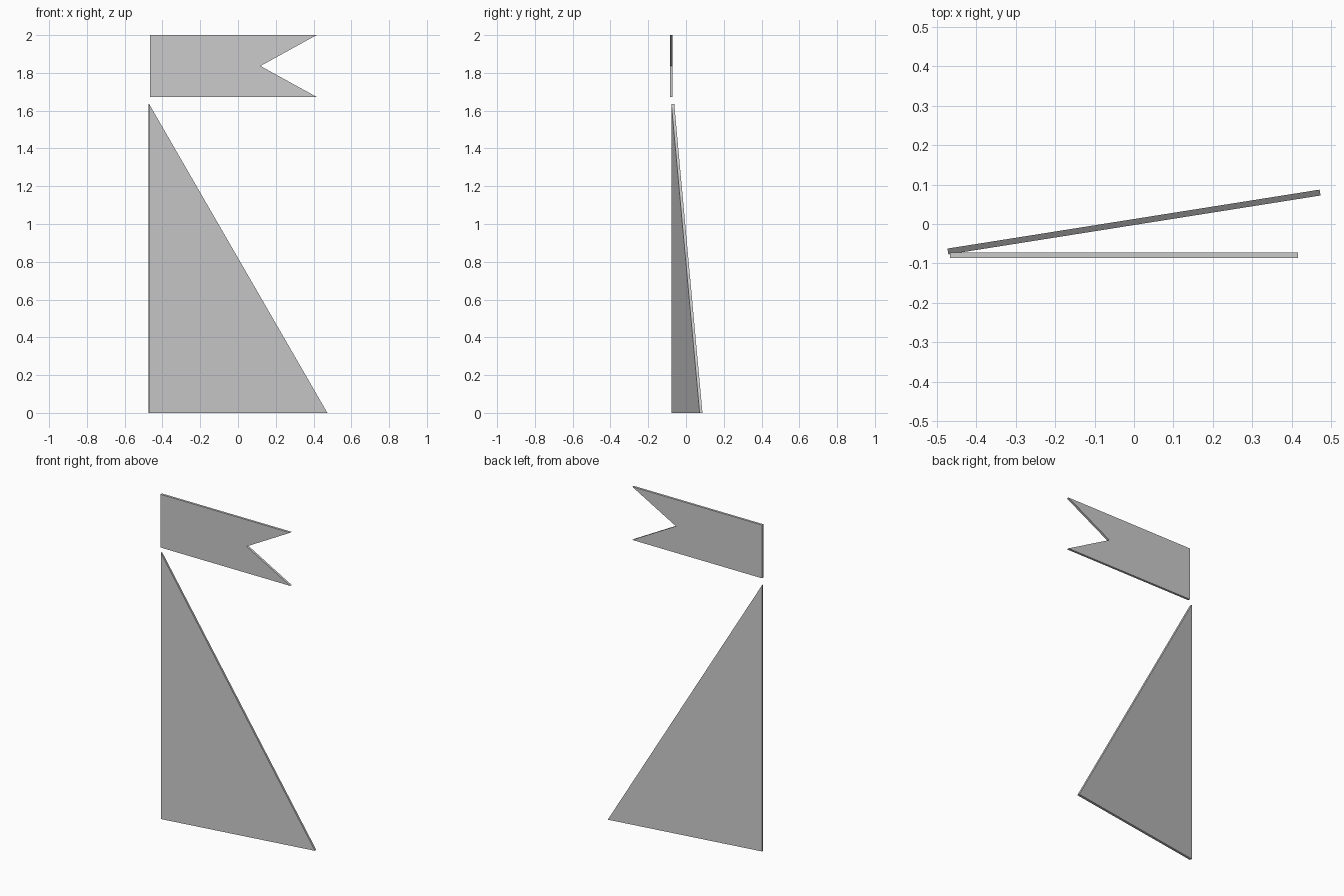
import bpy, bmesh
from math import radians
from mathutils import Matrix

if "Cube" in bpy.data.objects:
    bpy.data.objects.remove(bpy.data.objects["Cube"])


def sheet(name, outline, thickness, loc, turn=0):
    """Thin flat panel: an outline in x-z, extruded along y around its middle."""
    bm = bmesh.new()
    face = bm.faces.new([bm.verts.new((x, -thickness / 2, z)) for x, z in outline])
    ext = bmesh.ops.extrude_face_region(bm, geom=[face], use_keep_orig=True)
    verts = [g for g in ext["geom"] if isinstance(g, bmesh.types.BMVert)]
    bmesh.ops.translate(bm, verts=verts, vec=(0, thickness, 0))
    bmesh.ops.recalc_face_normals(bm, faces=bm.faces)
    bm.transform(Matrix.Rotation(radians(turn), 4, 'Z'))
    mesh = bpy.data.meshes.new(name)
    bm.to_mesh(mesh)
    bm.free()
    obj = bpy.data.objects.new(name, mesh)
    obj.location = loc
    bpy.context.collection.objects.link(obj)
    return obj


# Triangular sail, swung nine degrees about the vertical
half = 0.478
sheet("sail", [(-half, 0), (half, 0), (-half, 1.636)], 0.015, (0, 0.005, 0), 9)

# Swallow-tailed pennant above the sail
sheet("pennant", [(-0.467, 1.673), (0.416, 1.673), (0.119, 1.8365),
                  (0.416, 2.0), (-0.467, 2.0)], 0.014, (0, -0.079, 0))
